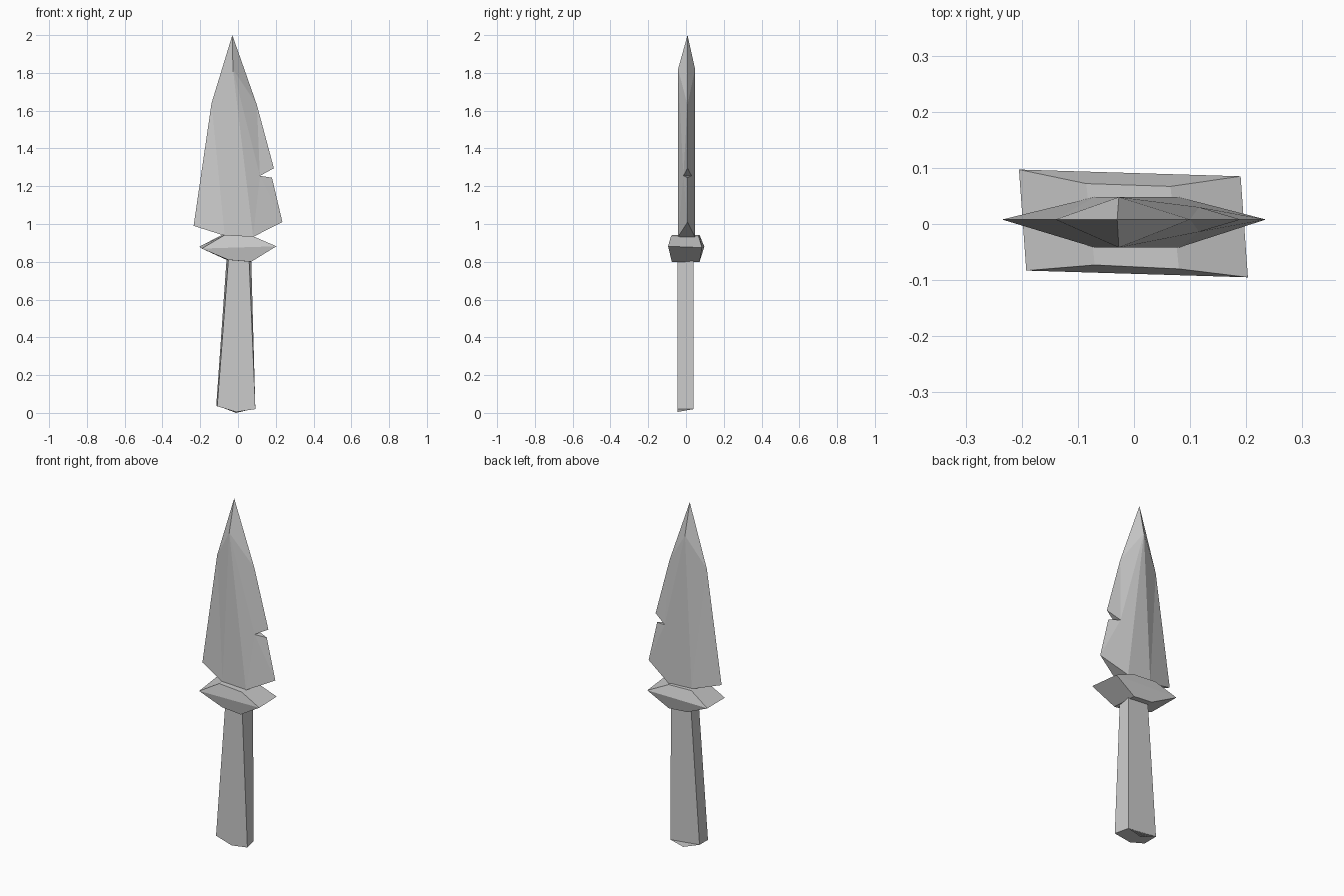
import bpy, bmesh

if "Cube" in bpy.data.objects:
    bpy.data.objects.remove(bpy.data.objects["Cube"])


def make_object(name, verts, faces):
    """Flat-shaded mesh object with consistent outward normals."""
    bm = bmesh.new()
    vs = [bm.verts.new(v) for v in verts]
    for f in faces:
        bm.faces.new([vs[i] for i in f])
    bmesh.ops.recalc_face_normals(bm, faces=bm.faces[:])
    mesh = bpy.data.meshes.new(name)
    bm.to_mesh(mesh)
    bm.free()
    ob = bpy.data.objects.new(name, mesh)
    bpy.context.collection.objects.link(ob)
    return ob


def loft(name, rings):
    """Skin equal-sized rings from bottom to top and cap both ends."""
    n = len(rings[0])
    verts = [v for ring in rings for v in ring]
    faces = [list(range(n)), list(range(len(verts) - n, len(verts)))]
    for k in range(len(rings) - 1):
        for i in range(n):
            j = (i + 1) % n
            faces.append([k * n + i, k * n + j, (k + 1) * n + j, (k + 1) * n + i])
    return make_object(name, verts, faces)


# Blade: sharp outline, raised flat triangle on each side, notch in right edge
outline = [(-0.03, 2.0), (-0.14, 1.64), (-0.235, 0.99),               # tip, left edge
           (0.235, 1.01), (0.18, 1.245), (0.19, 1.295), (0.10, 1.63)]  # right edge
flat = [(-0.027, 1.82), (-0.07, 0.938), (0.08, 0.932)]
verts = [(x, 0.008, z) for x, z in outline]
for y, notch_y in ((-0.042, -0.014), (0.048, 0.030)):
    verts += [(x, y, z) for x, z in flat] + [(0.116, notch_y, 1.255)]
faces = []
for a in (7, 11):
    b, c, n = a + 1, a + 2, a + 3
    faces += [(a, b, c), (0, 1, a), (1, 2, b), (1, b, a), (0, a, 6),
              (6, a, n), (6, n, 5), (a, c, n), (n, c, 3), (n, 3, 4)]
faces += [(5, 10, 14), (4, 14, 10),                       # notch walls
          (2, 8, 12), (8, 9, 13, 12), (3, 13, 9)]         # blade base
make_object("blade", verts, faces)

# Guard: slightly twisted block, widest at mid height
loft("guard", [
    [(-0.05, -0.075, 0.81), (0.07, -0.075, 0.80), (0.06, 0.072, 0.80), (-0.06, 0.072, 0.81)],
    [(-0.192, -0.083, 0.87), (0.203, -0.095, 0.882), (0.19, 0.085, 0.875), (-0.205, 0.097, 0.88)],
    [(-0.07, -0.073, 0.942), (0.08, -0.08, 0.935), (0.065, 0.067, 0.935), (-0.085, 0.072, 0.942)],
])

# Handle: tapered grip flaring to a pointed butt
loft("handle", [
    [(-0.11, -0.045, 0.035), (-0.01, -0.045, 0.005), (0.092, -0.045, 0.02),
     (0.072, 0.04, 0.02), (-0.01, 0.04, 0.0), (-0.115, 0.04, 0.04)],
    [(-0.048, -0.045, 0.85), (0.005, -0.045, 0.85), (0.057, -0.045, 0.85),
     (0.069, 0.04, 0.85), (0.005, 0.04, 0.85), (-0.058, 0.04, 0.85)],
])
